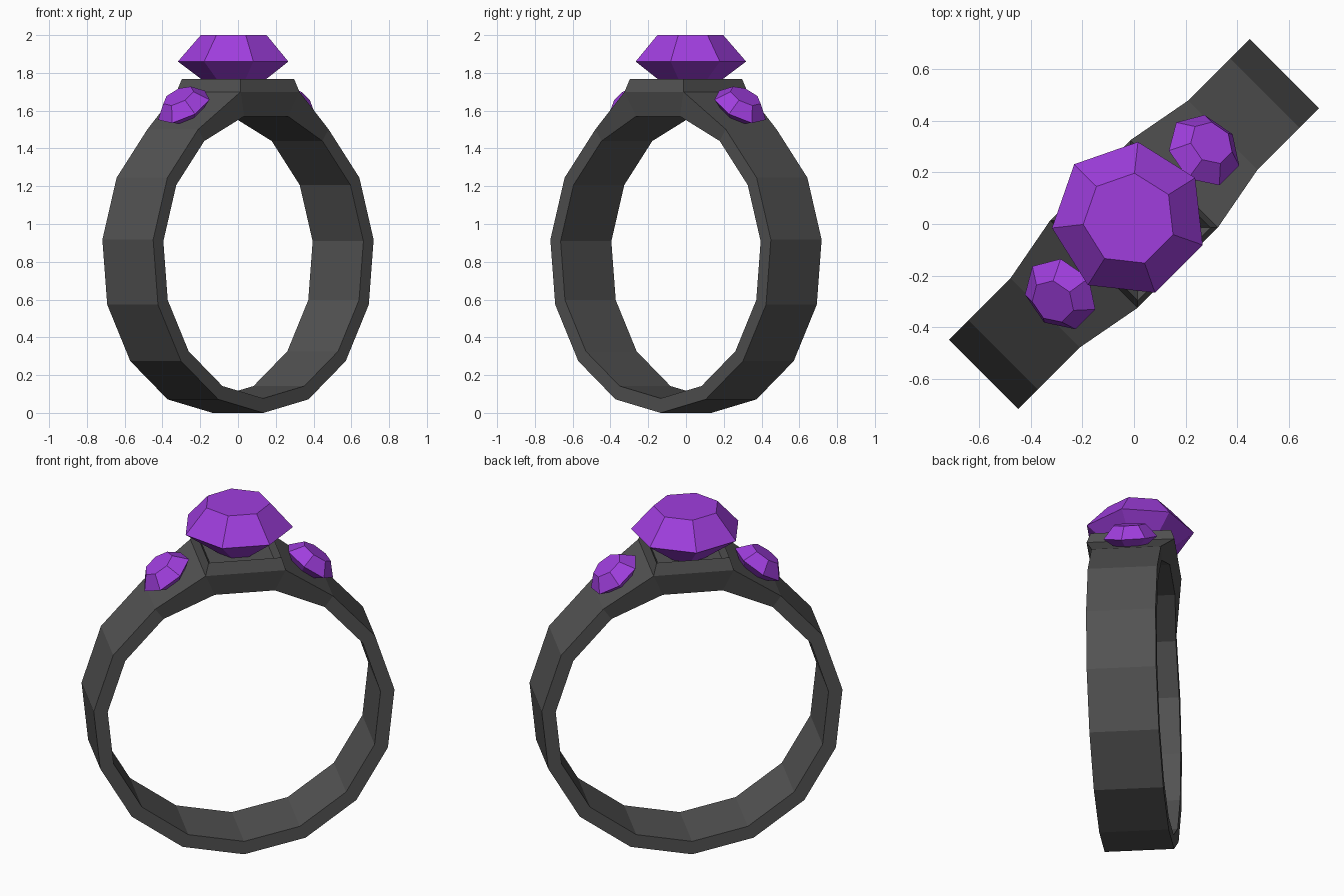
import bpy, bmesh, math
from mathutils import Matrix, Vector

if "Cube" in bpy.data.objects:
    bpy.data.objects.remove(bpy.data.objects["Cube"])

TURN = Matrix.Rotation(math.radians(45), 4, 'Z')   # ring lies along the x=y diagonal


def material(name, col):
    m = bpy.data.materials.new(name)
    m.diffuse_color = (*col, 1)
    m.use_nodes = True
    m.node_tree.nodes["Principled BSDF"].inputs["Base Color"].default_value = m.diffuse_color
    return m


METAL = material("dark metal", (0.085, 0.085, 0.085))
PURPLE = material("purple gem", (0.35, 0.048, 0.73))


def finish(name, bm, mat, matrix):
    bmesh.ops.recalc_face_normals(bm, faces=bm.faces)
    me = bpy.data.meshes.new(name)
    bm.to_mesh(me)
    bm.free()
    me.transform(matrix)
    me.materials.append(mat)
    ob = bpy.data.objects.new(name, me)
    bpy.context.collection.objects.link(ob)
    return ob


# Band: 15-sided hoop, with its top side raised and widened into a setting
N, R_OUT, R_IN, HALF = 15, 0.83, 0.753, 0.19
bm = bmesh.new()
rings = []
for i in range(N):
    a = 2 * math.pi * i / N
    s, c = math.sin(a), math.cos(a)
    out = [R_OUT * s, R_OUT - R_OUT * c, HALF]
    inn = [R_IN * s, R_OUT - R_IN * c, HALF]
    if i in (7, 8):
        sign = 1 if i == 7 else -1
        out = [sign * 0.22, 1.70, 0.24]
        inn = [sign * 0.165, 1.57, 0.21]
    rings.append([bm.verts.new((u, k * h, z))
                  for (u, z, h), k in ((out, -1), (out, 1), (inn, 1), (inn, -1))])
top = None
for i in range(N):
    p, q = rings[i], rings[(i + 1) % N]
    for j in range(4):
        k = (j + 1) % 4
        f = bm.faces.new((p[j], p[k], q[k], q[j]))
        if i == 7 and j == 0:
            top = f
bmesh.ops.recalc_face_normals(bm, faces=bm.faces)

# Setting: tapered raised plate with a sunken socket
new = bmesh.ops.extrude_face_region(bm, geom=[top])["geom"]
bmesh.ops.delete(bm, geom=[top], context='FACES_ONLY')
plate = [g for g in new if isinstance(g, bmesh.types.BMFace)][0]
for v in plate.verts:
    v.co = Vector((math.copysign(0.2, v.co.x), math.copysign(0.22, v.co.y), 1.768))
bmesh.ops.inset_region(bm, faces=[plate], thickness=0.035)
for v in plate.verts:
    v.co.z -= 0.05
finish("band", bm, METAL, TURN)


# Gems: seven-sided cut stones with flat table, girdle and pointed base
def gem(name, r, table, crown, depth, matrix):
    bm = bmesh.new()

    def loop(rad, z):
        return [bm.verts.new((rad * math.cos(math.pi / 2 + 2 * math.pi * i / 7),
                              rad * math.sin(math.pi / 2 + 2 * math.pi * i / 7), z))
                for i in range(7)]
    girdle, flat = loop(r, 0), loop(table, crown)
    tip = bm.verts.new((0, 0, -depth))
    bm.faces.new(flat)
    for i in range(7):
        j = (i + 1) % 7
        bm.faces.new((girdle[i], girdle[j], flat[j], flat[i]))
        bm.faces.new((girdle[j], girdle[i], tip))
    finish(name, bm, PURPLE, TURN @ matrix)


gem("centre_gem", 0.302, 0.18, 0.14, 0.225, Matrix.Translation((0, 0.026, 1.86)))
for side, label in ((1, "right"), (-1, "left")):
    tilt = Matrix.Rotation(side * math.radians(35), 4, 'Y')
    gem(label + "_side_gem", 0.153, 0.09, 0.07, 0.112,
        Matrix.Translation((side * 0.395, 0.01, 1.62)) @ tilt)
